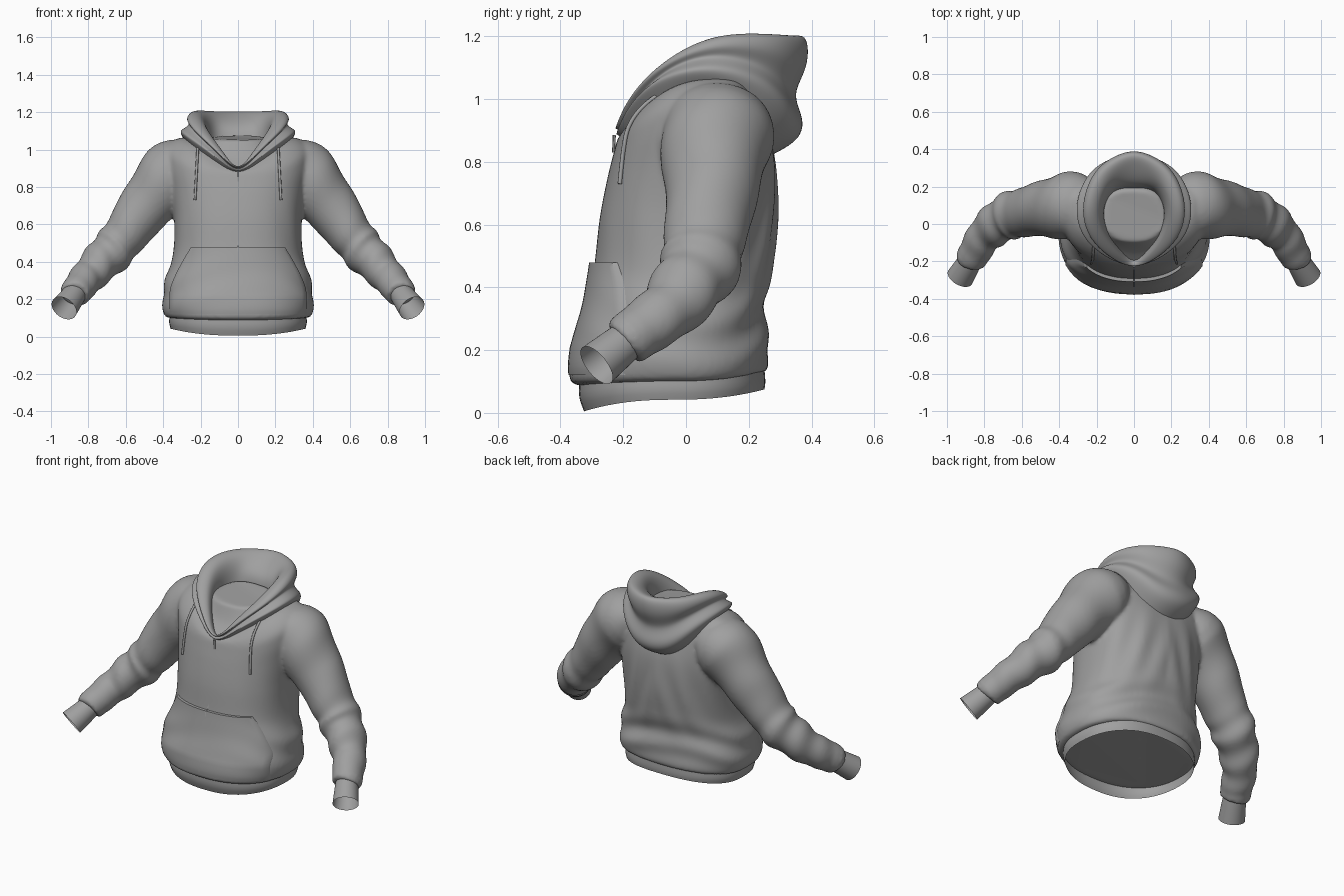
import bpy, bmesh, math
from mathutils import Vector
from mathutils.bvhtree import BVHTree

if "Cube" in bpy.data.objects:
    bpy.data.objects.remove(bpy.data.objects["Cube"])

GREY = (0.35, 0.35, 0.35, 1)
fabric = bpy.data.materials.new("grey fabric")
fabric.use_nodes = True
fabric.diffuse_color = GREY
shader = fabric.node_tree.nodes["Principled BSDF"]
shader.inputs["Base Color"].default_value = GREY
shader.inputs["Roughness"].default_value = 0.9


def spline(keys, n):
    """Smooth interpolation through rows of numbers."""
    out = []
    last = len(keys) - 1
    for i in range(last):
        quad = list(zip(keys[max(i - 1, 0)], keys[i], keys[i + 1], keys[min(i + 2, last)]))
        for k in range(n):
            t = k / n
            out.append([0.5 * (2 * b + (c - a) * t + (2 * a - 5 * b + 4 * c - d) * t * t
                               + (3 * b - a - 3 * c + d) * t ** 3) for a, b, c, d in quad])
    out.append(list(keys[-1]))
    return out


def skin(name, rows, closed=True, caps=False):
    """Join rows of points into a smooth surface."""
    bm = bmesh.new()
    grid = [[bm.verts.new(p) for p in row] for row in rows]
    n = len(rows[0])
    for r, s in zip(grid, grid[1:]):
        for j in range(n if closed else n - 1):
            k = (j + 1) % n
            bm.faces.new((r[j], r[k], s[k], s[j]))
    if caps:
        bm.faces.new(grid[0])
        bm.faces.new(grid[-1])
    bmesh.ops.recalc_face_normals(bm, faces=bm.faces)
    mesh = bpy.data.meshes.new(name)
    bm.to_mesh(mesh)
    bm.free()
    mesh.polygons.foreach_set("use_smooth", [True] * len(mesh.polygons))
    mesh.set_sharp_from_angle(angle=math.radians(50))
    mesh.materials.append(fabric)
    obj = bpy.data.objects.new(name, mesh)
    bpy.context.collection.objects.link(obj)
    return obj


def bump(v, centre, width):
    return math.exp(-((v - centre) / width) ** 2)


def power(v, e):
    return math.copysign(abs(v) ** e, v)


def body_ring(key, folds=0.0, n=80):
    """Rounded ring: heights at front, side, back; half width; front, back, middle depth."""
    zf, zs, zb, w, yf, yb, yc = key
    ring = []
    for j in range(n):
        a = math.tau * j / n
        c, s = math.cos(a), math.sin(a)
        m = s * s
        z = zs * (1 - m) + (zb if s > 0 else zf) * m
        back = 0.5 + 0.5 * s
        k = folds * bump(z, 0.27, 0.12) * (0.2 + 0.8 * back) * math.sin(38 * z + 3 * math.sin(2 * a + 1))
        k += folds * 0.7 * back * bump(z, 0.6, 0.2) * math.sin(12 * z + 16 * abs(c))
        x = w * power(c, 0.85) * (1 + k)
        y = yc + (yb - yc if s > 0 else yc - yf) * power(s, 0.85) * (1 + k)
        ring.append(Vector((x, y, z)))
    return ring


def tube(keys, n, sides, wrinkle=None):
    """Rings across a path; each key is x, y, z and two radii."""
    pts = spline(keys, n)
    rings = []
    for i, p in enumerate(pts):
        here = Vector(p[:3])
        t = Vector(pts[min(i + 1, len(pts) - 1)][:3]) - Vector(pts[max(i - 1, 0)][:3])
        t.normalize()
        u = Vector((0, 1, 0))
        u = (u - t * u.dot(t)).normalized()
        w = t.cross(u)
        ring = []
        for j in range(sides):
            a = math.tau * j / sides
            k = wrinkle(i / (len(pts) - 1), a) if wrinkle else 1
            ring.append(here + (u * math.cos(a) * p[3] + w * math.sin(a) * p[4]) * k)
        rings.append(ring)
    return rings


def flip(rings, sign):
    return [[Vector((p.x * sign, p.y, p.z)) for p in ring] for ring in rings]


def sleeve_folds(s, a):
    elbow = .075 * bump(s, .6, .13) * math.sin(62 * s + 1.6 * math.sin(a))
    upper = .035 * bump(s, .3, .15) * math.sin(35 * s + 2 * math.sin(a + 1))
    wrist = .06 * bump(s, .9, .07) * math.sin(95 * s + math.sin(a))
    return 1 + elbow + upper + wrist


# Torso from the hem up to the neckline of the lining
torso_keys = [
    (.085, .10, .13, .35, -.32, .235, -.04),
    (.10, .11, .14, .39, -.368, .26, -.04),
    (.17, .19, .21, .405, -.365, .265, -.04),
    (.30, .31, .32, .385, -.325, .25, -.03),
    (.45, .45, .45, .345, -.295, .275, 0),
    (.62, .62, .62, .345, -.275, .29, .02),
    (.75, .78, .78, .365, -.25, .288, .05),
    (.83, .92, .90, .39, -.23, .265, .08),
    (.86, 1.01, .98, .385, -.222, .24, .1),
    (.88, 1.06, 1.03, .32, -.215, .22, .1),
    (.895, 1.06, 1.05, .24, -.2, .2, .08),
    (.96, 1.04, 1.06, .19, -.14, .19, .05),
    (1.05, 1.06, 1.08, .165, -.095, .185, .05),
]
body = skin("torso_and_sleeves", [body_ring(k, .03) for k in spline(torso_keys, 6)], caps=True)

# Sleeves fused with the torso, and separate cuffs
sleeve_keys = [
    (.23, .11, .95, .13, .10),
    (.30, .105, .91, .175, .165),
    (.37, .095, .85, .175, .175),
    (.48, .08, .71, .15, .15),
    (.60, .06, .55, .13, .12),
    (.68, .035, .45, .125, .115),
    (.79, -.05, .335, .10, .095),
    (.85, -.15, .26, .088, .085),
    (.874, -.19, .23, .082, .08),
    (.878, -.20, .222, .062, .062),
]
cuff_keys = [(.862, -.17, .245, .06, .06),
             (.89, -.22, .205, .066, .066),
             (.93, -.285, .152, .072, .074)]
bpy.ops.object.select_all(action="DESELECT")
for side, sign in (("left", 1), ("right", -1)):
    skin(side + "_cuff", flip(tube(cuff_keys, 9, 40), sign))
    sleeve = skin(side + "_sleeve", flip(tube(sleeve_keys, 9, 40, sleeve_folds), sign), caps=True)
    sleeve.select_set(True)
body.select_set(True)
bpy.context.view_layer.objects.active = body
bpy.ops.object.join()
fuse = body.modifiers.new("fuse", "REMESH")
fuse.mode = "VOXEL"
fuse.voxel_size = .011
fuse.use_smooth_shade = True
soften = body.modifiers.new("soften", "SMOOTH")
soften.factor = .5
soften.iterations = 6

# Hem band
hem_keys = [(.005, .042, .075, .36, -.325, .25, -.04),
            (.05, .075, .10, .368, -.34, .253, -.04),
            (.10, .115, .14, .365, -.34, .25, -.04)]
skin("hem_band", [body_ring(k) for k in spline(hem_keys, 3)])

# Surface lookup so that details lie on the body
tree = BVHTree.FromObject(body, bpy.context.evaluated_depsgraph_get())


def front_y(x, z):
    hit = tree.ray_cast(Vector((x, -2, z)), Vector((0, 1, 0)))[0]
    return min(hit.y, .05) if hit else 0


def pocket_lift(v):
    return .003 + .015 * min(1, 4 * v)


# Front pocket: straight top, curved hand openings, walls turned into the torso
cols, levels = 32, 24
rows = []
for i in range(levels + 3):
    v = min(max(i - 1, 0), levels) / levels
    z = .12 + .36 * v
    half = .365 - .115 * max(0, (v - .35) / .65) ** 1.3
    row = []
    for j in range(cols + 3):
        u = min(max(j - 1, 0), cols) / cols * 2 - 1
        wall = i in (0, levels + 2) or j in (0, cols + 2)
        lift = -.012 if wall else pocket_lift(v)
        row.append(Vector((u * half, front_y(u * half, z) - lift, z)))
    rows.append(row)
skin("front_pocket", rows, closed=False)

# Zip seam and puller
seam = []
for i in range(31):
    z = .13 + .73 * i / 30
    lift = pocket_lift((z - .12) / .36) if z < .48 else 0
    y = front_y(0, z) - lift - .002
    seam.append([Vector((x, y, z)) for x in (-.002, .002)])
skin("zip_seam", seam, closed=False)
pull_y = front_y(0, .85)
skin("zip_puller", tube([(0, pull_y - .006, .83, .005, .007), (0, pull_y - .004, .885, .005, .007)], 2, 6),
     caps=True)

# Drawstrings hanging down the chest
for side, sign in (("left", 1), ("right", -1)):
    path = []
    for i in range(13):
        z = 1.01 - .28 * i / 12
        x = .215 + .015 * i / 12
        path.append((x, front_y(x * sign, z) - .006, z, .007, .007))
    skin(side + "_drawstring", flip(tube(path, 2, 8), sign), caps=True)

# Hood lying open on the shoulders: half cage from front to back,
# each row running from the outer base over the rim to the neck
hood_rows = [
    [(0, -.21, .84), (0, -.23, .85), (0, -.235, .87), (0, -.22, .87), (0, -.2, .86), (0, -.16, .86)],
    [(.12, -.17, .94), (.12, -.2, .96), (.10, -.195, 1.0), (.07, -.175, .99), (.07, -.15, .95), (.08, -.1, .92)],
    [(.26, -.07, 1.03), (.28, -.09, 1.07), (.23, -.08, 1.13), (.17, -.06, 1.12), (.15, -.04, 1.07), (.15, -.02, 1.0)],
    [(.28, .08, 1.05), (.33, .09, 1.1), (.27, .09, 1.22), (.2, .08, 1.2), (.17, .08, 1.12), (.17, .07, 1.03)],
    [(.24, .22, .96), (.26, .27, 1.03), (.21, .28, 1.22), (.15, .22, 1.2), (.13, .18, 1.12), (.13, .16, 1.03)],
    [(.12, .27, .84), (.14, .35, .89), (.11, .36, 1.22), (.08, .29, 1.19), (.07, .2, 1.12), (.07, .19, 1.03)],
    [(0, .27, .81), (0, .375, .86), (0, .405, 1.22), (0, .33, 1.19), (0, .2, 1.12), (0, .19, 1.03)],
]
cage = []
for row in hood_rows:
    pts = [Vector(p) for p in row]
    # Soft creases between the base and the rim
    folds = []
    for f, pull in ((.2, 1.02), (.42, .87), (.65, 1.03)):
        p = pts[1].lerp(pts[2], f)
        folds.append(Vector((p.x * pull, (p.y - .05) * pull + .05, p.z)))
    cage.append(pts[:2] + folds + pts[2:])
hood = skin("hood", cage, closed=False)
mirror = hood.modifiers.new("mirror", "MIRROR")
mirror.merge_threshold = .002
smooth = hood.modifiers.new("smooth", "SUBSURF")
smooth.levels = smooth.render_levels = 3
# The cage is coarse, so no edge of it stays sharp
for edge in hood.data.edges:
    edge.use_edge_sharp = False
